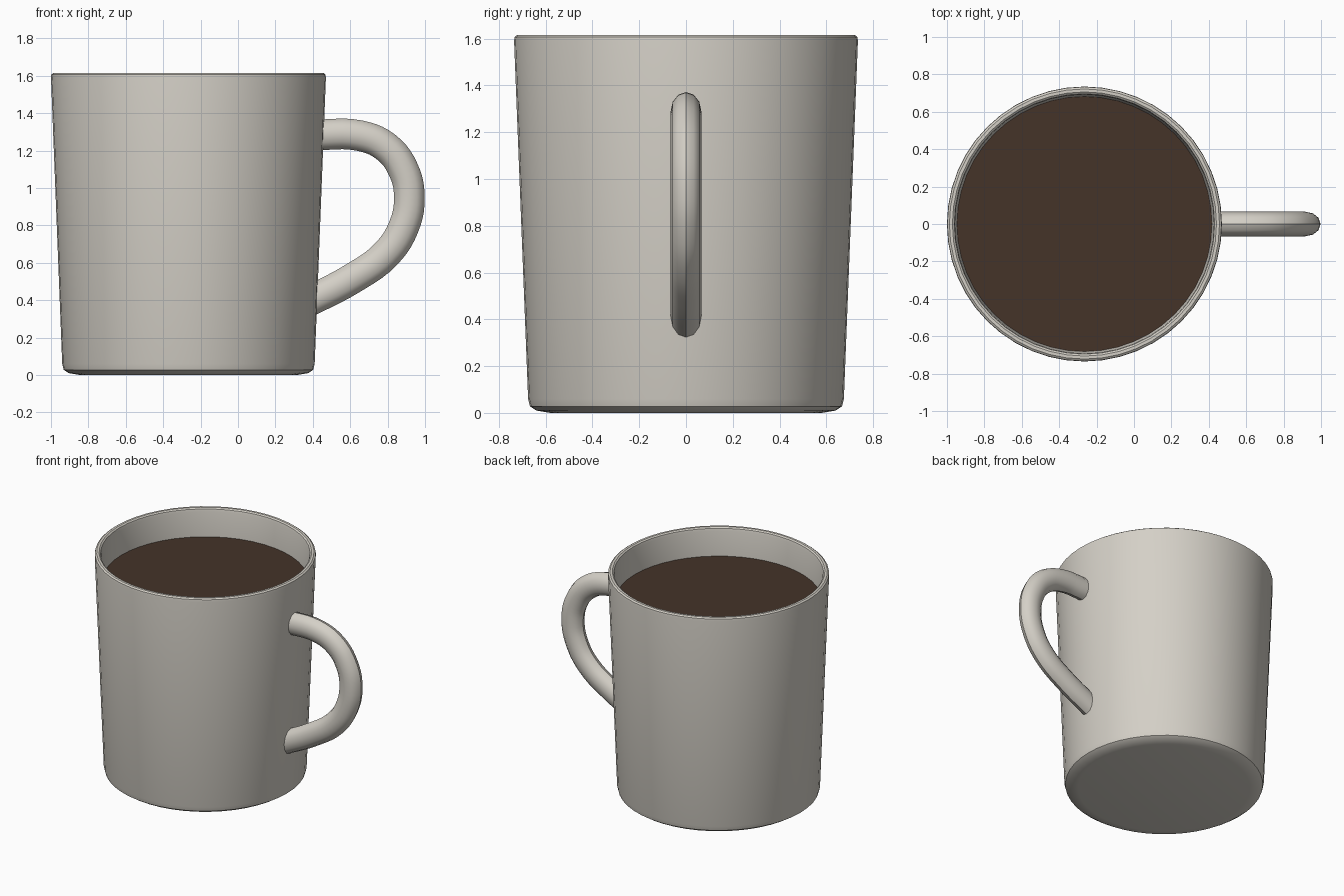
import bpy, bmesh, math
from mathutils import Vector

cube = bpy.data.objects.get("Cube")
if cube:
    bpy.data.objects.remove(cube, do_unlink=True)

CENTRE = Vector((-0.265, 0, 0))
SEGMENTS = 48
COFFEE_Z = 1.41


def make_material(name, rgb, roughness):
    mat = bpy.data.materials.new(name)
    mat.use_nodes = True
    mat.diffuse_color = (*rgb, 1)
    shader = mat.node_tree.nodes["Principled BSDF"]
    shader.inputs["Base Color"].default_value = (*rgb, 1)
    shader.inputs["Roughness"].default_value = roughness
    return mat


def add_object(name, data, mat):
    obj = bpy.data.objects.new(name, data)
    bpy.context.collection.objects.link(obj)
    data.materials.append(mat)
    return obj


def make_active(obj):
    bpy.ops.object.select_all(action='DESELECT')
    obj.select_set(True)
    bpy.context.view_layer.objects.active = obj


def smooth(obj, degrees=35):
    make_active(obj)
    bpy.ops.object.shade_smooth_by_angle(angle=math.radians(degrees))


def lathe(name, profile, mat):
    """Spin a (radius, height) profile around the vertical axis."""
    bm = bmesh.new()
    verts = [bm.verts.new((r, 0, z)) for r, z in profile]
    edges = [bm.edges.new(pair) for pair in zip(verts, verts[1:])]
    bmesh.ops.spin(bm, geom=verts + edges, cent=(0, 0, 0), axis=(0, 0, 1),
                   angle=math.tau, steps=SEGMENTS)
    bmesh.ops.remove_doubles(bm, verts=bm.verts, dist=0.0005)
    bmesh.ops.recalc_face_normals(bm, faces=bm.faces)
    bmesh.ops.translate(bm, verts=bm.verts, vec=CENTRE)
    mesh = bpy.data.meshes.new(name)
    bm.to_mesh(mesh)
    bm.free()
    return add_object(name, mesh, mat)


ceramic = make_material("warm grey ceramic", (0.66, 0.63, 0.57), 0.4)
coffee_brown = make_material("coffee brown", (0.058, 0.033, 0.022), 0.3)

# Cup: underside, tapered outer wall, rounded rim, inner wall and floor
cup = lathe("cup", [
    (0, 0), (0.58, 0), (0.64, 0.01), (0.667, 0.028), (0.675, 0.06),
    (0.735, 1.59), (0.733, 1.607), (0.722, 1.615), (0.706, 1.615),
    (0.696, 1.607), (0.692, 1.59), (0.682, COFFEE_Z), (0.635, 0.09),
    (0.58, 0.06), (0, 0.06)], ceramic)
smooth(cup)

# Coffee: flat disc meeting the inner wall
bm = bmesh.new()
bmesh.ops.create_circle(bm, cap_ends=True, segments=SEGMENTS, radius=0.682)
bmesh.ops.translate(bm, verts=bm.verts, vec=CENTRE + Vector((0, 0, COFFEE_Z)))
disc = bpy.data.meshes.new("coffee_surface")
bm.to_mesh(disc)
bm.free()
add_object("coffee_surface", disc, coffee_brown)

# Handle: tube along a curve, slightly narrower from side to side
path = [(0.42, 1.285), (0.65, 1.28), (0.79, 1.22), (0.883, 1.1),
        (0.916, 0.95), (0.885, 0.79), (0.79, 0.645), (0.61, 0.515),
        (0.36, 0.385)]
curve = bpy.data.curves.new("handle", 'CURVE')
curve.dimensions = '3D'
curve.resolution_u = 5
curve.bevel_depth = 0.082
curve.bevel_resolution = 4
curve.use_fill_caps = True
spline = curve.splines.new('BEZIER')
spline.bezier_points.add(len(path) - 1)
for point, (x, z) in zip(spline.bezier_points, path):
    point.co = (x, 0, z)
    point.handle_left_type = point.handle_right_type = 'AUTO'
handle = add_object("handle", curve, ceramic)
handle.scale.y = 0.8
make_active(handle)
bpy.ops.object.convert(target='MESH')
handle = bpy.context.view_layer.objects.active
bpy.ops.object.transform_apply(location=False, rotation=False, scale=True)
smooth(handle)
